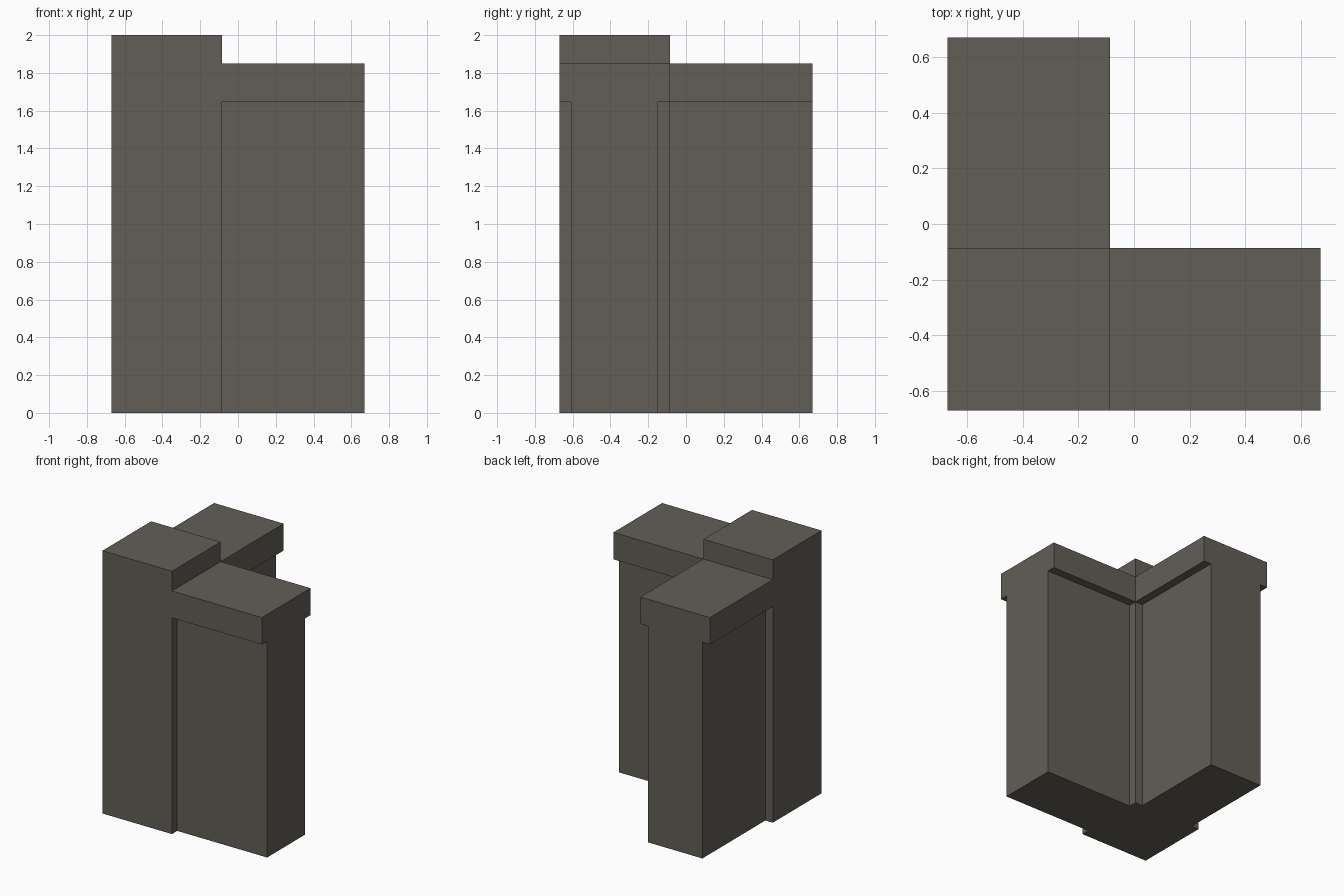
import bpy, bmesh

if "Cube" in bpy.data.objects:
    bpy.data.objects.remove(bpy.data.objects["Cube"])

E = 0.671                    # outer extent
P = -0.086                   # inner face of the post and copings
W0, W1 = -0.608, -0.150      # wall thickness range, inset under the coping
WALL_Z, CAP_Z, POST_Z = 1.645, 1.85, 2.0

stone = bpy.data.materials.new("dark warm grey stone")
stone.diffuse_color = (0.122, 0.114, 0.092, 1)
stone.use_nodes = True
stone.node_tree.nodes["Principled BSDF"].inputs["Base Color"].default_value = stone.diffuse_color


def box_faces(lo, hi, skip=()):
    """Rectangles of a box as (axis, sign, lo, hi), leaving out skipped (axis, sign) sides."""
    out = []
    for axis in range(3):
        for sign in (-1, 1):
            if (axis, sign) not in skip:
                a, b = list(lo), list(hi)
                a[axis] = b[axis] = (hi if sign > 0 else lo)[axis]
                out.append((axis, sign, a, b))
    return out


def build(name, rects, swap=False):
    """Make an object from rectangles; swap mirrors it across the x = y diagonal."""
    bm = bmesh.new()
    for axis, sign, a, b in rects:
        u, v = (axis + 1) % 3, (axis + 2) % 3
        pts = []
        for cu, cv in ((a, a), (b, a), (b, b), (a, b)):
            p = list(a)
            p[u], p[v] = cu[u], cv[v]
            pts.append((p[1], p[0], p[2]) if swap else tuple(p))
        if (sign < 0) != swap:
            pts.reverse()
        bm.faces.new([bm.verts.new(p) for p in pts])
    bmesh.ops.remove_doubles(bm, verts=bm.verts[:], dist=1e-5)
    mesh = bpy.data.meshes.new(name)
    bm.to_mesh(mesh)
    bm.free()
    mesh.materials.append(stone)
    bpy.context.collection.objects.link(bpy.data.objects.new(name, mesh))


# Corner post: only the exposed strips remain on the sides joined by the arms
post = box_faces((-E, -E, 0), (P, P, POST_Z), {(0, 1), (1, 1)})
for y0, y1, z0, z1 in ((-E, W0, 0, WALL_Z), (W1, P, 0, WALL_Z), (-E, P, CAP_Z, POST_Z)):
    post.append((0, 1, [P, y0, z0], [P, y1, z1]))
    post.append((1, 1, [y0, P, z0], [y1, P, z1]))
build("corner_post", post)

# Wall arm, open where it meets the post and the coping
wall = box_faces((P, W0, 0), (E, W1, WALL_Z), {(0, -1), (2, 1)})

# Coping with overhang strips underneath
coping = box_faces((P, -E, WALL_Z), (E, P, CAP_Z), {(0, -1), (2, -1)})
for y0, y1 in ((-E, W0), (W1, P)):
    coping.append((2, -1, [P, y0, WALL_Z], [E, y1, WALL_Z]))

# The same arm runs right along the front and back along the left side
for side, swap in (("front", False), ("left", True)):
    build(side + "_wall", wall, swap)
    build(side + "_coping", coping, swap)
